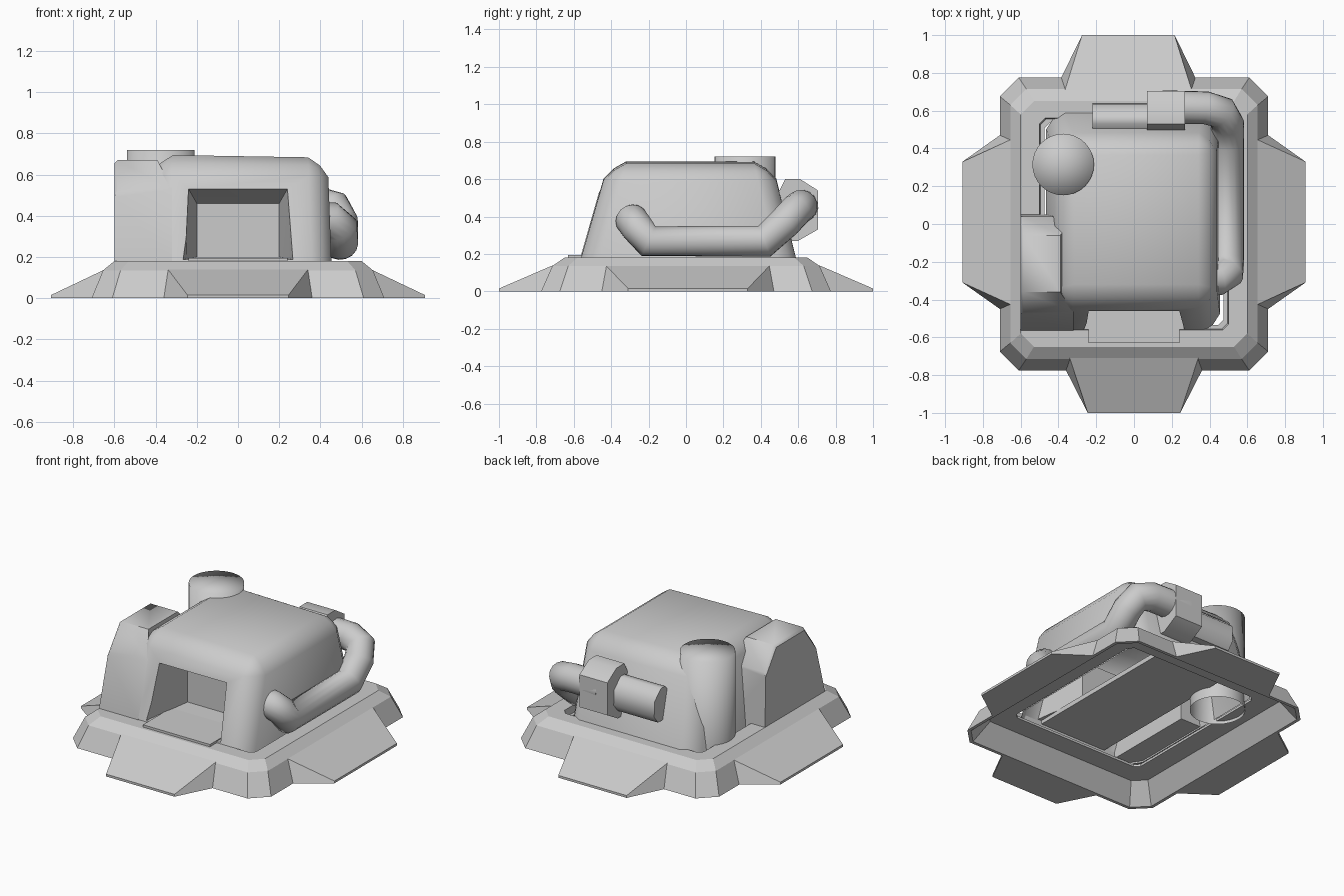
import bpy, bmesh, math
from mathutils import Matrix, Vector

if "Cube" in bpy.data.objects:
    bpy.data.objects.remove(bpy.data.objects["Cube"], do_unlink=True)

# Single plain material
grey = bpy.data.materials.new("light_grey")
grey.use_nodes = True
COLOUR = (0.6, 0.6, 0.6, 1)
grey.diffuse_color = COLOUR
grey.node_tree.nodes["Principled BSDF"].inputs["Base Color"].default_value = COLOUR


def smooth_shade(ob, angle):
    bpy.ops.object.select_all(action="DESELECT")
    ob.select_set(True)
    bpy.context.view_layer.objects.active = ob
    bpy.ops.object.shade_smooth_by_angle(angle=math.radians(angle))


def add(name, bm, smooth=None):
    bmesh.ops.recalc_face_normals(bm, faces=bm.faces)
    mesh = bpy.data.meshes.new(name)
    bm.to_mesh(mesh)
    bm.free()
    mesh.materials.append(grey)
    ob = bpy.data.objects.new(name, mesh)
    bpy.context.collection.objects.link(ob)
    if smooth:
        smooth_shade(ob, smooth)
    return ob


def loft(rings, closed=False):
    """Skin a list of equal-length point rings, capped unless closed."""
    bm = bmesh.new()
    loops = [[bm.verts.new(p) for p in ring] for ring in rings]
    n = len(loops[0])
    pairs = list(zip(loops, loops[1:]))
    if closed:
        pairs.append((loops[-1], loops[0]))
    for a, b in pairs:
        for i in range(n):
            j = (i + 1) % n
            bm.faces.new((a[i], a[j], b[j], b[i]))
    if not closed:
        bm.faces.new(loops[0])
        bm.faces.new(loops[-1])
    return bm


def octagon(hx, hy, c, z):
    return [(x, y, z) for x, y in (
        (hx, hy - c), (hx - c, hy), (c - hx, hy), (-hx, hy - c),
        (-hx, c - hy), (c - hx, -hy), (hx - c, -hy), (hx, c - hy))]


def rect(x0, x1, y0, y1, z):
    return [(x0, y0, z), (x1, y0, z), (x1, y1, z), (x0, y1, z)]


def extrude_x(profile, x0, x1):
    return loft([[(x, y, z) for y, z in profile] for x in (x0, x1)])


# Octagonal foundation frame: a bent shell with a recessed inner lip
add("foundation_frame", loft([
    octagon(0.71, 0.775, 0.10, 0),
    octagon(0.655, 0.715, 0.085, 0.135),
    octagon(0.60, 0.65, 0.07, 0.18),
    octagon(0.50, 0.56, 0.03, 0.18),
    octagon(0.495, 0.555, 0.03, 0.135),
    octagon(0.475, 0.535, 0.03, 0.135),
    octagon(0.475, 0.535, 0.03, 0.12),
    octagon(0.61, 0.67, 0.07, 0.12),
    octagon(0.69, 0.755, 0.09, 0),
], closed=True))

# Four wedge aprons around the frame
for name, reach, wall, w_out, w_in, turn, shift in (
        ("front_apron", 1.0, 0.775, 0.245, 0.36, 0, 0),
        ("right_apron", 0.908, 0.71, 0.32, 0.46, 90, 0.01),
        ("back_apron", 1.0, 0.775, 0.245, 0.355, 180, -0.03),
        ("left_apron", 0.908, 0.71, 0.32, 0.46, 270, 0.01)):
    inner = wall - 0.065
    bm = loft([
        [(-w_in, -wall, 0), (w_in, -wall, 0), (w_out, -reach, 0), (-w_out, -reach, 0)],
        [(-w_in + 0.02, -inner, 0.14), (w_in - 0.02, -inner, 0.14),
         (w_out, -reach, 0.015), (-w_out, -reach, 0.015)]])
    bm.transform(Matrix.Rotation(math.radians(-turn), 4, "Z"))
    offset = (0, shift, 0) if turn % 180 else (shift, 0, 0)
    bm.transform(Matrix.Translation(offset))
    add(name, bm)

# Main shelter body: tapered block with rounded upper edges
bm = loft([rect(-0.465, 0.455, -0.575, 0.60, 0.13), rect(-0.41, 0.435, -0.415, 0.46, 0.69)])
for v in bm.verts:
    if v.co.z > 0.5:
        v.co.z += 0.006 if v.co.x < 0 else -0.008
edges = [e for e in bm.edges if max(v.co.z for v in e.verts) > 0.5]
bmesh.ops.bevel(bm, geom=edges, offset=0.095, segments=2, profile=0.35, affect="EDGES")
body = add("shelter_body", bm)

# Funnel-shaped doorway recess
cutter = add("doorway_cutter", loft([
    [(-0.29, -0.70, 0.185), (0.29, -0.70, 0.185), (0.255, -0.70, 0.56), (-0.255, -0.70, 0.56)],
    [(-0.25, -0.46, 0.19), (0.25, -0.46, 0.19), (0.24, -0.46, 0.53), (-0.24, -0.46, 0.53)],
    [(-0.20, -0.23, 0.20), (0.20, -0.23, 0.20), (0.20, -0.23, 0.46), (-0.20, -0.23, 0.46)]]))
cutter.hide_render = True
mod = body.modifiers.new("doorway", "BOOLEAN")
mod.operation = "DIFFERENCE"
mod.solver = "EXACT"
mod.object = cutter
bpy.context.view_layer.update()
cut = bpy.data.meshes.new_from_object(body.evaluated_get(bpy.context.evaluated_depsgraph_get()))
body.modifiers.clear()
# Leave the underside of the body open
bm = bmesh.new()
bm.from_mesh(cut)
under = [f for f in bm.faces if f.normal.z < -0.9 and f.calc_center_median().z < 0.15]
bmesh.ops.delete(bm, geom=under, context="FACES")
bm.to_mesh(cut)
bm.free()
body.data = cut
bpy.data.objects.remove(cutter, do_unlink=True)
smooth_shade(body, 42)

# Long floor plate that sticks out as the threshold
add("floor_plate", loft([rect(-0.24, 0.24, -0.63, 0.53, 0.165),
                         rect(-0.24, 0.24, -0.63, 0.53, 0.195)]))

# Side pod beside the doorway, its front running flush into the body
pod_profile = [(0.05, 0.14), (0.04, 0.53), (-0.06, 0.67), (-0.36, 0.67),
               (-0.465, 0.53), (-0.565, 0.18), (-0.565, 0.14)]
bm = extrude_x(pod_profile, -0.60, -0.32)
for v in bm.verts:
    if v.co.x > -0.5 and v.co.z > 0.6:
        v.co.x = -0.39
ridge = [e for e in bm.edges if all(v.co.x < -0.5 and v.co.z > 0.3 for v in e.verts)]
bmesh.ops.bevel(bm, geom=ridge, offset=0.015, segments=1, affect="EDGES")
add("side_pod", bm, 45)

# Round tank, open below
bm = bmesh.new()
bmesh.ops.create_cone(bm, cap_ends=True, cap_tris=True, segments=32, radius1=0.163,
                      radius2=0.163, depth=0.62,
                      matrix=Matrix.Translation((-0.375, 0.315, 0.41)))
bottom = [f for f in bm.faces if f.calc_center_median().z < 0.11]
bmesh.ops.delete(bm, geom=bottom, context="FACES")
add("round_tank", bm, 180)

# Bent pipe along the side and round to the back
path = [(0.33, -0.28, 0.38), (0.45, -0.29, 0.38), (0.495, -0.26, 0.34), (0.495, -0.20, 0.268),
        (0.495, 0.42, 0.268), (0.495, 0.53, 0.37), (0.465, 0.59, 0.435),
        (0.38, 0.615, 0.455), (0.15, 0.62, 0.455)]
curve = bpy.data.curves.new("side_pipe", "CURVE")
curve.dimensions = "3D"
curve.bevel_depth = 0.088
curve.bevel_resolution = 6
curve.use_fill_caps = True
spline = curve.splines.new("POLY")
spline.points.add(len(path) - 1)
for point, co in zip(spline.points, path):
    point.co = Vector(co).to_4d()
spline.use_smooth = True
curve.materials.append(grey)
bpy.context.collection.objects.link(bpy.data.objects.new("side_pipe", curve))

# Clamp block and conduit on the back wall
add("pipe_clamp", extrude_x([(0.53, 0.60), (0.61, 0.60), (0.705, 0.54), (0.705, 0.33),
                             (0.60, 0.27), (0.54, 0.27), (0.48, 0.50)], 0.07, 0.27), 50)
add("back_conduit", extrude_x([(0.53, 0.53), (0.57, 0.53), (0.635, 0.47), (0.64, 0.37),
                               (0.60, 0.32), (0.52, 0.32), (0.48, 0.48)], -0.22, 0.08), 50)
